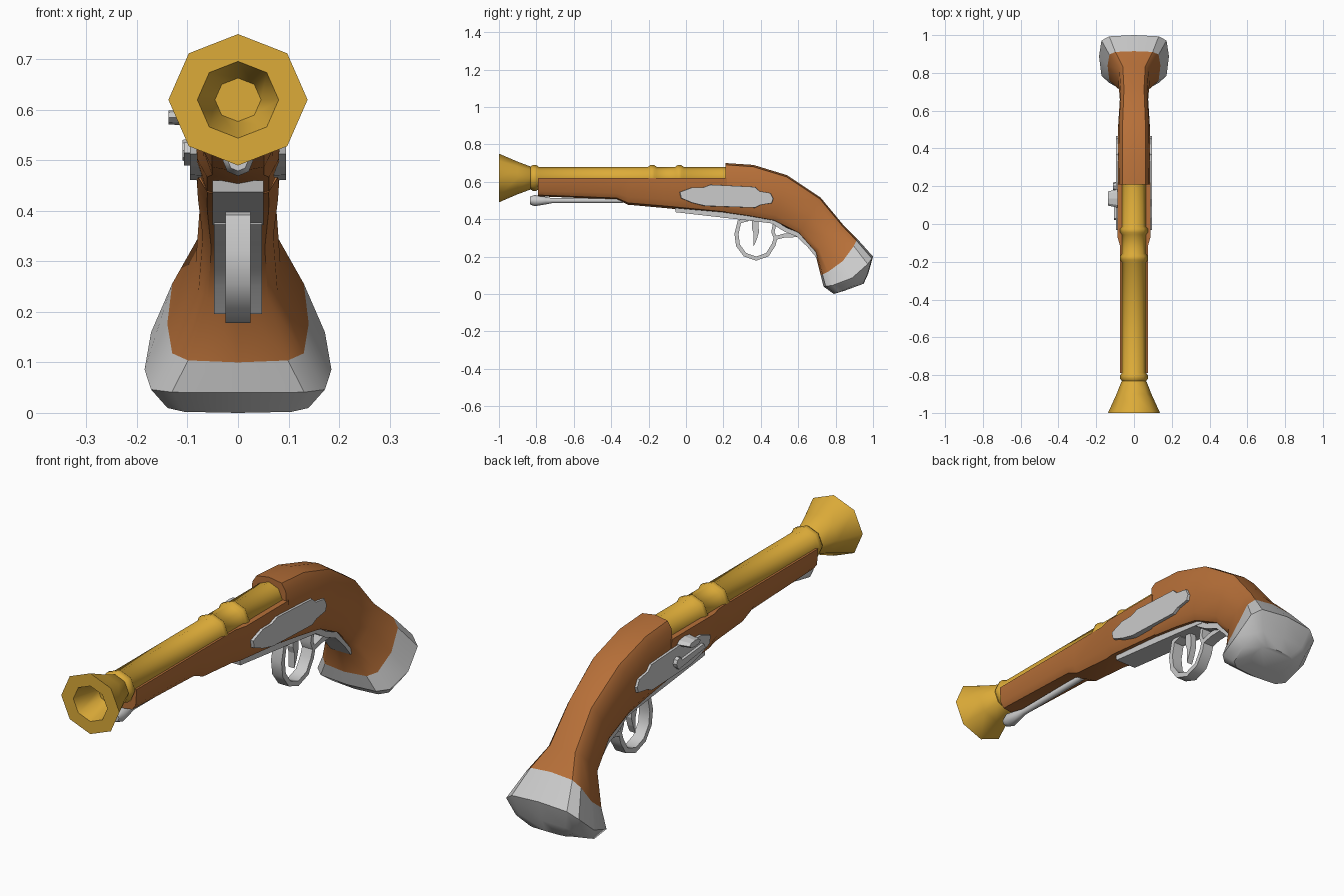
import bpy, bmesh
from math import sin, cos, pi, radians, hypot, copysign

if "Cube" in bpy.data.objects:
    bpy.data.objects.remove(bpy.data.objects["Cube"])


def material(name, color):
    m = bpy.data.materials.new(name)
    m.diffuse_color = color
    m.use_nodes = True
    m.node_tree.nodes["Principled BSDF"].inputs["Base Color"].default_value = m.diffuse_color
    return m


WOOD = material("wood", (0.47, 0.16, 0.04, 1))
BRASS = material("brass", (0.72, 0.41, 0.04, 1))


def finish(name, bm, mat=None, angle=0):
    bmesh.ops.remove_doubles(bm, verts=bm.verts, dist=1e-5)
    bmesh.ops.recalc_face_normals(bm, faces=bm.faces)
    me = bpy.data.meshes.new(name)
    bm.to_mesh(me)
    bm.free()
    ob = bpy.data.objects.new(name, me)
    bpy.context.collection.objects.link(ob)
    if mat:
        me.materials.append(mat)
    if angle:
        bpy.ops.object.select_all(action='DESELECT')
        ob.select_set(True)
        bpy.context.view_layer.objects.active = ob
        bpy.ops.object.shade_smooth_by_angle(angle=radians(angle))
    return ob


def skin(name, rings, mat=None, angle=0, caps=True):
    """Bridge a list of equally sized closed point rings."""
    bm = bmesh.new()
    rows = [[bm.verts.new(p) for p in r] for r in rings]
    n = len(rows[0])
    for a, b in zip(rows, rows[1:]):
        for i in range(n):
            j = (i + 1) % n
            bm.faces.new((a[i], a[j], b[j], b[i]))
    if caps:
        bm.faces.new(rows[0])
        bm.faces.new(rows[-1])
    return finish(name, bm, mat, angle)


def section(top, bot, hw, sag=0, flat_top=False, n=12, power=0.5):
    """Rounded-box section between a top and a bottom point (y, z)."""
    dy, dz = top[0] - bot[0], top[1] - bot[1]
    length = hypot(dy, dz)
    pts = []
    for k in range(n):
        c, s = cos(2 * pi * k / n), sin(2 * pi * k / n)
        c, s = [copysign(abs(t) ** power, t) if abs(t) > 1e-6 else 0 for t in (c, s)]
        v = min(1, 1 + s) if flat_top else 0.5 + 0.5 * s
        off = sag * (1 - (2 * v - 1) ** 2) / length
        pts.append((hw * c, bot[0] + dy * v + dz * off, bot[1] + dz * v - dy * off))
    return pts


def lathe(name, profile, z, n=8, sx=1.0, mat=None, angle=50):
    """Revolve (y, radius) points about a lengthwise axis at height z."""
    rings = [[(sx * r * cos(2 * pi * k / n), y, z + r * sin(2 * pi * k / n))
              for k in range(n)] for y, r in profile]
    return skin(name, rings, mat, angle, caps=False)


def slab(name, outline, x0, x1, inset=0):
    """Extrude a side-view (y, z) outline from x0 to x1."""
    cy = sum(p[0] for p in outline) / len(outline)
    cz = sum(p[1] for p in outline) / len(outline)
    outer = [(x1, y + (cy - y) * inset, z + (cz - z) * inset) for y, z in outline]
    return skin(name, [[(x0, y, z) for y, z in outline], outer])


def ribbon(name, path, hw, t):
    """Flat strap of half width hw and thickness t along a side-view path."""
    rings = []
    for i, (y, z) in enumerate(path):
        a, b = path[max(i - 1, 0)], path[min(i + 1, len(path) - 1)]
        ty, tz = b[0] - a[0], b[1] - a[1]
        k = t / 2 / hypot(ty, tz)
        ny, nz = -tz * k, ty * k
        rings.append([(hw, y + ny, z + nz), (-hw, y + ny, z + nz),
                      (-hw, y - ny, z - nz), (hw, y - ny, z - nz)])
    return skin(name, rings, angle=40)


# Barrel with flared muzzle and raised bands
profile = [(-0.88, 0), (-0.88, 0.043), (-1, 0.076), (-1, 0.13), (-0.9, 0.087), (-0.835, 0.063)]
for y in (-0.81, -0.18, -0.035):
    profile += [(y - 0.022, 0.06), (y - 0.01, 0.069), (y + 0.01, 0.069), (y + 0.022, 0.06)]
profile += [(0.23, 0.06), (0.23, 0)]
lathe("barrel", profile, 0.62, sx=1.06, mat=BRASS)

# Fore stock, flat on top where the barrel is bedded
fore = [(-0.79, 0.522, 0.073), (-0.37, 0.505, 0.073), (-0.31, 0.477, 0.073),
        (-0.12, 0.46, 0.073), (-0.07, 0.455, 0.087), (0.22, 0.425, 0.087)]
skin("fore_stock", [section((y, 0.62), (y, b), w, flat_top=True) for y, b, w in fore], WOOD, 40)

# Rear stock curving into the grip
rim = section((0.915, 0.295), (0.72, 0.10), 0.14, 0.03)
grip = [((0.21, 0.70), (0.21, 0.427), 0.085), ((0.36, 0.69), (0.34, 0.408), 0.087),
        ((0.54, 0.635), (0.47, 0.385), 0.085), ((0.72, 0.515), (0.60, 0.32), 0.075),
        ((0.84, 0.37), (0.69, 0.22), 0.084)]
skin("grip", [section(*g) for g in grip] + [rim], WOOD, 40)

# Butt cap
cap = [((1.0, 0.2), (0.735, 0.04), 0.185, 0.04), ((0.975, 0.11), (0.79, 0.0), 0.15, 0.015),
       ((0.95, 0.055), (0.85, 0.018), 0.09)]
skin("butt_cap", [rim] + [section(*c) for c in cap], None, 40)

# Ramrod under the barrel
lathe("ramrod", [(-0.835, 0), (-0.835, 0.02), (-0.81, 0.03), (-0.75, 0.02), (-0.72, 0.014),
                 (-0.34, 0.014), (-0.34, 0)], 0.499)

# Side plates, one on each flank
plate = [(-0.037, 0.545), (-0.03, 0.512), (0.03, 0.487), (0.1, 0.47), (0.37, 0.46), (0.4, 0.475),
         (0.462, 0.485), (0.47, 0.51), (0.455, 0.54), (0.395, 0.55), (0.37, 0.573),
         (0.13, 0.585), (0.09, 0.57), (0.03, 0.57)]
for side, sgn in (("right", 1), ("left", -1)):
    slab(side + "_lock_plate", plate, sgn * 0.07, sgn * 0.095, 0.02)


def oval(y, z, ry, rz, n=8):
    return [(y + ry * cos(2 * pi * k / n), z + rz * sin(2 * pi * k / n)) for k in range(n)]


# Lock hardware on the left plate
slab("pan", oval(0.135, 0.585, 0.05, 0.018), -0.08, -0.138, 0.25)
slab("lock_spring", [(0.02, 0.515), (0.2, 0.49), (0.215, 0.505), (0.19, 0.52), (0.03, 0.535)],
     -0.09, -0.107)
slab("lock_screw", oval(0.2, 0.52, 0.024, 0.024), -0.09, -0.11, 0.15)

# Underplate, rear strap, trigger guard and trigger
slab("underplate", [(-0.06, 0.46), (-0.055, 0.437), (0.33, 0.393), (0.5, 0.372), (0.5, 0.40),
                    (0.33, 0.425)], -0.05, 0.05)
ribbon("rear_strap", [(0.47, 0.383), (0.53, 0.345), (0.6, 0.316), (0.66, 0.258), (0.705, 0.203)],
       0.048, 0.024)
ribbon("trigger_guard", [(0.33, 0.40), (0.285, 0.385), (0.27, 0.32), (0.278, 0.26), (0.315, 0.21),
                         (0.375, 0.189), (0.435, 0.21), (0.468, 0.262), (0.48, 0.3),
                         (0.53, 0.313), (0.61, 0.315)], 0.025, 0.022)
ribbon("guard_post", [(0.48, 0.295), (0.465, 0.33), (0.475, 0.385)], 0.025, 0.018)
slab("trigger", [(0.355, 0.41), (0.352, 0.35), (0.362, 0.32), (0.362, 0.255), (0.378, 0.29),
                 (0.39, 0.33), (0.385, 0.41)], -0.014, 0.014)
